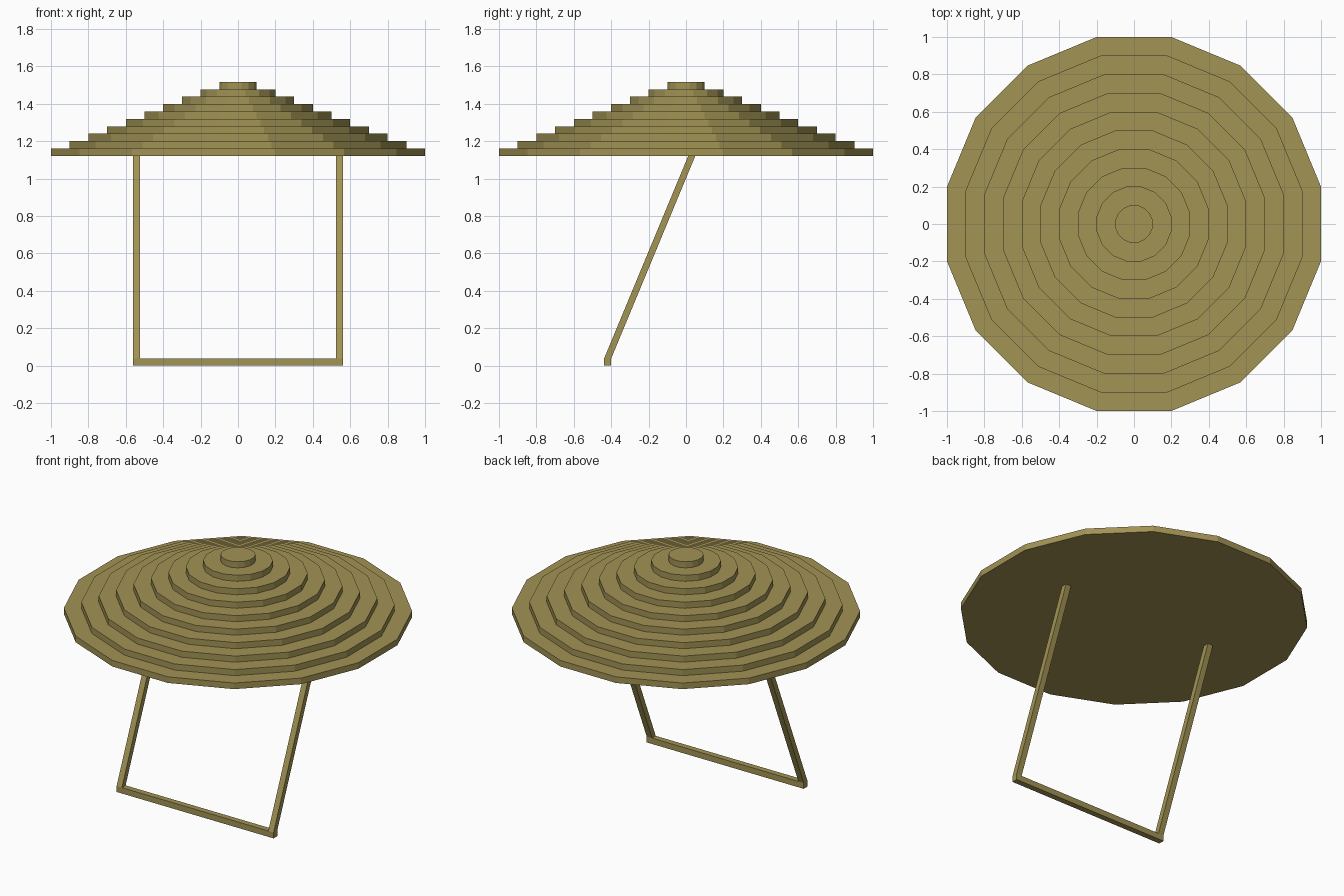
import bpy, bmesh, math

if "Cube" in bpy.data.objects:
    bpy.data.objects.remove(bpy.data.objects["Cube"])

SIDES, STEPS = 16, 10
BASE_Z, STEP_H = 1.122, 0.0395
BAR = 0.038                  # thickness of the frame bars
LEG_X = 0.542                # centre of each leg
FOOT_Y, HEAD_Y = -0.419, 0.031

olive = bpy.data.materials.new("olive")
olive.diffuse_color = (0.36, 0.292, 0.09, 1)
olive.use_nodes = True
olive.node_tree.nodes["Principled BSDF"].inputs["Base Color"].default_value = olive.diffuse_color


def add_object(name, bm):
    bmesh.ops.recalc_face_normals(bm, faces=bm.faces)
    mesh = bpy.data.meshes.new(name)
    bm.to_mesh(mesh)
    bm.free()
    mesh.materials.append(olive)
    obj = bpy.data.objects.new(name, mesh)
    bpy.context.collection.objects.link(obj)
    return obj


def ring(bm, apothem, z):
    r = apothem / math.cos(math.pi / SIDES)
    angles = [(i + 0.5) * math.tau / SIDES for i in range(SIDES)]
    return [bm.verts.new((r * math.cos(a), r * math.sin(a), z)) for a in angles]


def prism(name, lower, upper):
    """Join two matching loops of points into a closed solid."""
    bm = bmesh.new()
    a = [bm.verts.new(p) for p in lower]
    b = [bm.verts.new(p) for p in upper]
    bm.faces.new(a[::-1])
    bm.faces.new(b)
    for i in range(len(a)):
        j = (i + 1) % len(a)
        bm.faces.new((a[i], a[j], b[j], b[i]))
    return add_object(name, bm)


def rect(x, y, z, w, d):
    return [(x + sx * w / 2, y + sy * d / 2, z)
            for sx, sy in ((-1, -1), (1, -1), (1, 1), (-1, 1))]


# Stepped canopy: one stair profile with sixteen sides
bm = bmesh.new()
rings = []
for k in range(STEPS):
    apothem = 1 - k / STEPS
    rings += [ring(bm, apothem, BASE_Z + (k + n) * STEP_H) for n in (0, 1)]
bm.faces.new(rings[0])
bm.faces.new(rings[-1])
for a, b in zip(rings, rings[1:]):
    for i in range(SIDES):
        j = (i + 1) % SIDES
        bm.faces.new((a[i], a[j], b[j], b[i]))
add_object("stepped_canopy", bm)

# Ground bar across the front
prism("ground_bar",
      rect(0, FOOT_Y, 0, 2 * LEG_X + BAR, BAR),
      rect(0, FOOT_Y, BAR, 2 * LEG_X + BAR, BAR))

# Leaning legs, from the bar up to the canopy
for side, x in (("left", -LEG_X), ("right", LEG_X)):
    prism(side + "_leg",
          rect(x, FOOT_Y, BAR, BAR, BAR),
          rect(x, HEAD_Y, BASE_Z, BAR, BAR))
